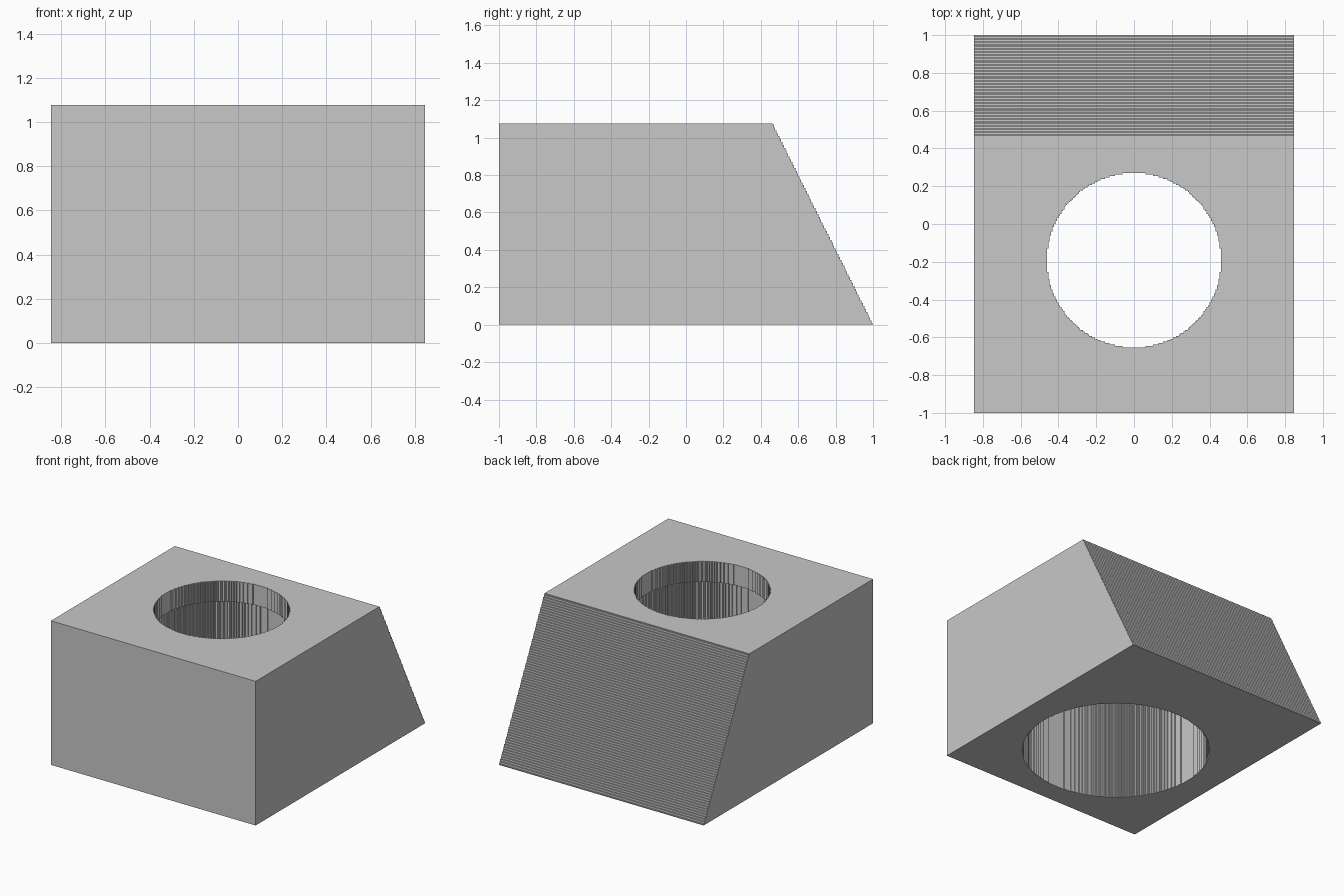
import bpy
import bmesh
import math

CELL = 1 / 130                 # size of one grid cell
STEPS = 70                     # steps on the sloped back
HALF_WIDTH = 110 * CELL
HEIGHT = 2 * STEPS * CELL
HOLE_Y = -25 * CELL

if "Cube" in bpy.data.objects:
    bpy.data.objects.remove(bpy.data.objects["Cube"], do_unlink=True)

grey = bpy.data.materials.new("plain grey")
grey.use_nodes = True
grey.diffuse_color = (0.58, 0.58, 0.58, 1)
grey.node_tree.nodes["Principled BSDF"].inputs["Base Color"].default_value = grey.diffuse_color


def prism(name, outline, direction):
    """Extrude a closed planar outline into a solid object."""
    bm = bmesh.new()
    face = bm.faces.new([bm.verts.new(p) for p in outline])
    ext = bmesh.ops.extrude_face_region(bm, geom=[face], use_keep_orig=True)
    moved = [g for g in ext["geom"] if isinstance(g, bmesh.types.BMVert)]
    bmesh.ops.translate(bm, verts=moved, vec=direction)
    bmesh.ops.recalc_face_normals(bm, faces=bm.faces)
    mesh = bpy.data.meshes.new(name)
    bm.to_mesh(mesh)
    bm.free()
    mesh.materials.append(grey)
    obj = bpy.data.objects.new(name, mesh)
    bpy.context.collection.objects.link(obj)
    return obj


def stepped_circle(cells):
    """Circle outline that follows the grid."""
    upper = []
    for i in range(-cells, cells):
        h = round(math.sqrt(cells ** 2 - (i + 0.5) ** 2)) * CELL
        for p in ((i * CELL, h), ((i + 1) * CELL, h)):
            if not upper or upper[-1] != p:
                upper.append(p)
    return upper + [(x, -y) for x, y in reversed(upper)]


def cut_bore(target, name, cells, top):
    """Cut a vertical bore from below the block up to the given height."""
    bottom = -0.2
    outline = [(x, HOLE_Y + y, bottom) for x, y in stepped_circle(cells)]
    cutter = prism(name, outline, (0, 0, top - bottom))
    cutter.hide_render = True
    cut = target.modifiers.new(name, 'BOOLEAN')
    cut.operation = 'DIFFERENCE'
    cut.solver = 'EXACT'
    cut.object = cutter
    return cutter


# Block: side profile with a finely stepped back slope
profile = [(-1, HEIGHT), (-1, 0), (1, 0)]
for i in range(STEPS):
    z = (2 * i + 1) * CELL
    y = 1 - i * CELL
    profile += [(y, z), (y - CELL, z)]
profile.append((1 - STEPS * CELL, HEIGHT))
block = prism("block", [(-HALF_WIDTH, y, z) for y, z in profile], (2 * HALF_WIDTH, 0, 0))

# Bores: wide from below, leaving a thin lip around the narrow top opening
cutters = [
    cut_bore(block, "wide_bore_cutter", 84, HEIGHT - 20 * CELL),
    cut_bore(block, "top_opening_cutter", 60, HEIGHT + 0.2),
]

# Keep the cut result and drop the helpers
bpy.context.view_layer.update()
evaluated = block.evaluated_get(bpy.context.evaluated_depsgraph_get())
block.data = bpy.data.meshes.new_from_object(evaluated)
block.modifiers.clear()
for cutter in cutters:
    bpy.data.objects.remove(cutter, do_unlink=True)
